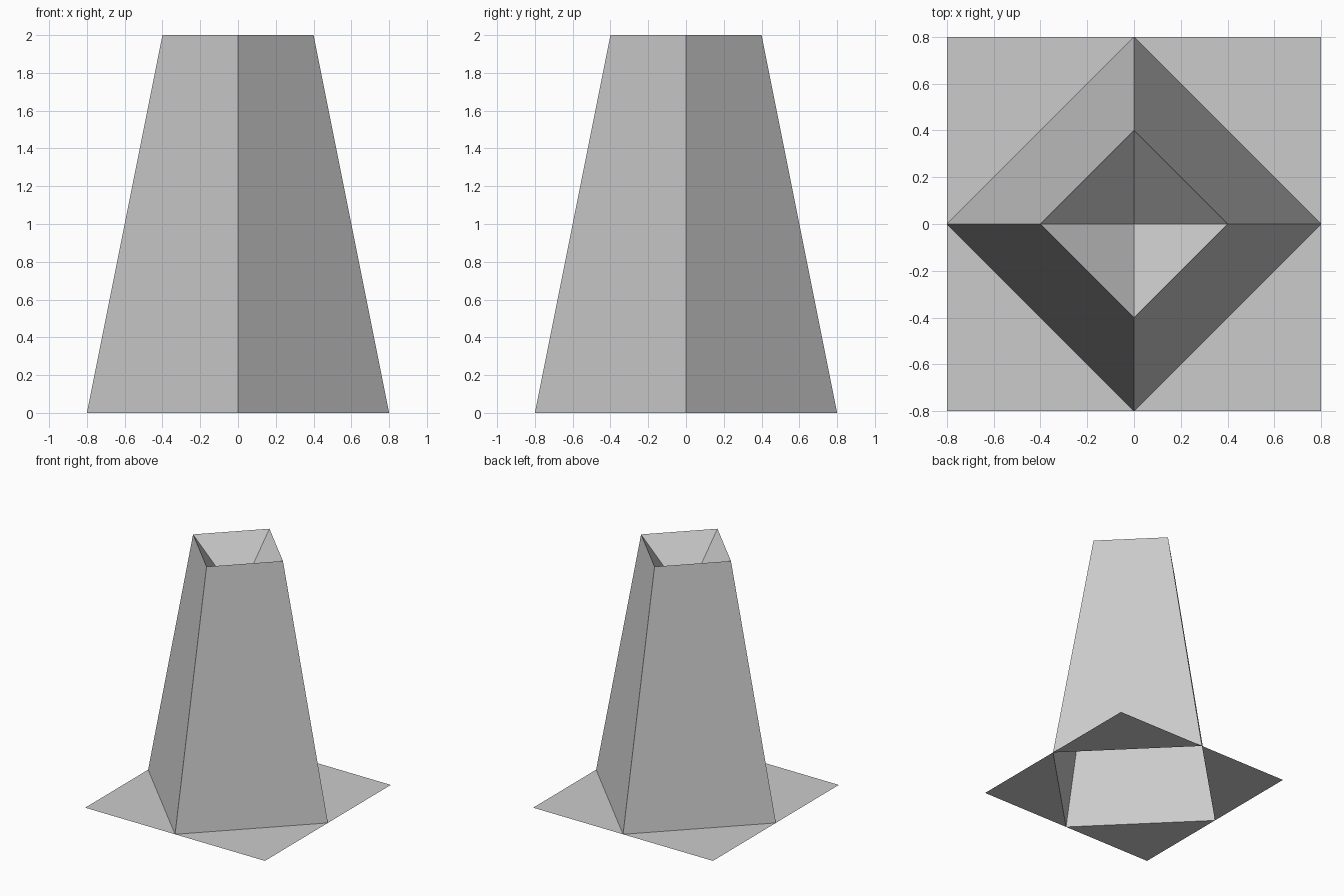
import bpy
import bmesh

if "Cube" in bpy.data.objects:
    bpy.data.objects.remove(bpy.data.objects["Cube"], do_unlink=True)

BASE, RIM, HEIGHT, FUNNEL_DEPTH = 0.8, 0.4, 2.0, 0.4

grey = bpy.data.materials.new("plain grey")
grey.use_nodes = True
colour = (0.6, 0.6, 0.6, 1)
grey.diffuse_color = colour
grey.node_tree.nodes["Principled BSDF"].inputs["Base Color"].default_value = colour


def diamond(bm, radius, z):
    """Four corners on the x and y axes, anticlockwise from above."""
    return [bm.verts.new((radius * x, radius * y, z))
            for x, y in ((1, 0), (0, 1), (-1, 0), (0, -1))]


def finish(bm, name):
    mesh = bpy.data.meshes.new(name)
    bm.to_mesh(mesh)
    bm.free()
    mesh.materials.append(grey)
    bpy.context.collection.objects.link(bpy.data.objects.new(name, mesh))


# Tapering four-sided tower, open at the bottom
bm = bmesh.new()
low, high = diamond(bm, BASE, 0), diamond(bm, RIM, HEIGHT)
for i in range(4):
    j = (i + 1) % 4
    bm.faces.new((low[i], low[j], high[j], high[i]))
finish(bm, "tower_walls")

# Pyramid-shaped hollow sunk into the top
bm = bmesh.new()
rim = diamond(bm, RIM, HEIGHT)
apex = bm.verts.new((0, 0, HEIGHT - FUNNEL_DEPTH))
for i in range(4):
    bm.faces.new((rim[i], rim[(i + 1) % 4], apex))
finish(bm, "top_hollow")

# Flat square foot: a corner triangle outside each tower wall
bm = bmesh.new()
edge = diamond(bm, BASE, 0)
for i in range(4):
    a, b = edge[i], edge[(i + 1) % 4]
    corner = bm.verts.new(a.co + b.co)
    bm.faces.new((a, corner, b))
finish(bm, "foot_corners")
